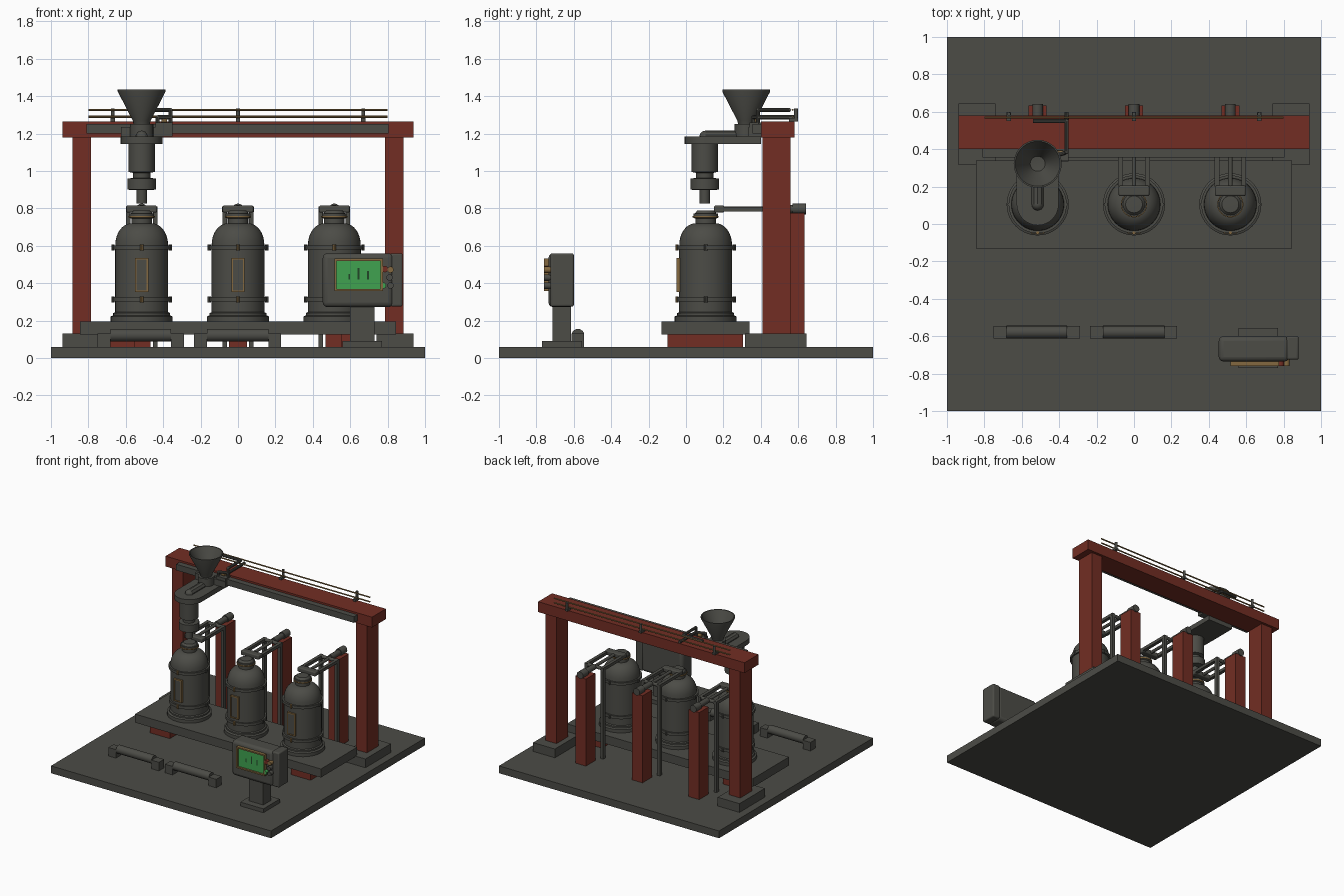
import bpy, bmesh, math
from mathutils import Vector, Matrix

cube = bpy.data.objects.get("Cube")
if cube:
    bpy.data.objects.remove(cube, do_unlink=True)


def material(name, rgb, rough=0.6):
    m = bpy.data.materials.new(name)
    m.use_nodes = True
    m.diffuse_color = (*rgb, 1)
    b = m.node_tree.nodes["Principled BSDF"]
    b.inputs["Base Color"].default_value = (*rgb, 1)
    b.inputs["Roughness"].default_value = rough
    return m


STEEL = material("dark steel", (0.072, 0.072, 0.062))
RED = material("oxide red", (0.17, 0.027, 0.017))
BRASS = material("brass", (0.23, 0.14, 0.05))
GREEN = material("screen green", (0.05, 0.36, 0.08))
BLACK = material("screen marks", (0.015, 0.06, 0.02))
made = []


def finish(bm, name, mat):
    bmesh.ops.recalc_face_normals(bm, faces=bm.faces)
    me = bpy.data.meshes.new(name)
    bm.to_mesh(me)
    bm.free()
    me.materials.append(mat)
    ob = bpy.data.objects.new(name, me)
    bpy.context.collection.objects.link(ob)
    made.append(ob)
    return ob


def box(name, x, y, z, mat=STEEL, bevel=0.0):
    """Box from (min, max) pairs on each axis."""
    bm = bmesh.new()
    bmesh.ops.create_cube(bm, size=1)
    for v in bm.verts:
        v.co = [(a + b) / 2 + c * (b - a) for (a, b), c in zip((x, y, z), v.co)]
    ob = finish(bm, name, mat)
    if bevel:
        mod = ob.modifiers.new("round edges", 'BEVEL')
        mod.width, mod.segments = bevel, 3
    return ob


def rod(name, a, b, r, mat=STEEL, sides=16):
    """Capped cylinder between two points."""
    a, b = Vector(a), Vector(b)
    bm = bmesh.new()
    turn = (b - a).to_track_quat('Z', 'Y').to_matrix().to_4x4()
    bmesh.ops.create_cone(bm, cap_ends=True, segments=sides, radius1=r, radius2=r,
                          depth=(b - a).length, matrix=Matrix.Translation((a + b) / 2) @ turn)
    return finish(bm, name, mat)


def lathe(name, profile, x, y, mat=STEEL, steps=40):
    """Revolve (radius, height) points about a vertical axis."""
    bm = bmesh.new()
    vs = [bm.verts.new((r, 0, z)) for r, z in profile]
    es = [bm.edges.new(p) for p in zip(vs, vs[1:])]
    bmesh.ops.spin(bm, geom=vs + es, axis=(0, 0, 1), cent=(0, 0, 0), angle=math.tau, steps=steps)
    bmesh.ops.remove_doubles(bm, verts=bm.verts, dist=1e-5)
    bmesh.ops.translate(bm, verts=bm.verts, vec=(x, y, 0))
    return finish(bm, name, mat)


def tube(name, points, r, mat=STEEL):
    """Round pipe with sharp corners softened by ball joints."""
    for p, q in zip(points, points[1:]):
        rod(name, p, q, r, mat, 10)
    for p in points[1:-1]:
        bm = bmesh.new()
        bmesh.ops.create_uvsphere(bm, u_segments=10, v_segments=6, radius=r,
                                  matrix=Matrix.Translation(p))
        finish(bm, name + "_elbow", mat)


def frame(name, x, z, y, t, mat):
    """Rectangular border in the xz plane."""
    for i in (0, 1):
        s = 1 - 2 * i
        box(name, sorted((x[i], x[i] + s * t)), y, z, mat)
        box(name, x, y, sorted((z[i], z[i] + s * t)), mat)


# Floor, raised platform and skids
box("floor_plate", (-1, 1), (-1, 1), (0, 0.06))
box("platform", (-0.845, 0.845), (-0.13, 0.34), (0.125, 0.195))
for x in (-0.73, 0.55):
    box("platform_skid", (x, x + 0.18), (-0.1, 0.305), (0.06, 0.125), RED)

# Portal frame
for s in (-1, 1):
    box("portal_foot", sorted((s * 0.74, s * 0.938)), (0.315, 0.645), (0.06, 0.132))
    box("portal_column", sorted((s * 0.785, s * 0.885)), (0.41, 0.56), (0.132, 1.18), RED)
box("portal_beam", (-0.938, 0.938), (0.4, 0.58), (1.18, 1.265), RED)
box("trolley_rail", (-0.81, 0.805), (0.355, 0.4), (1.2, 1.25))
for z in (1.29, 1.327):
    rod("cable_rod", (-0.8, 0.57, z), (0.8, 0.57, z), 0.0055, BRASS, 8)
for x in (-0.67, 0, 0.67):
    box("rod_bracket", (x - 0.012, x + 0.012), (0.55, 0.6), (1.265, 1.282))
    rod("rod_post", (x, 0.588, 1.265), (x, 0.588, 1.335), 0.01)

# Three vessels, each with a lid arm and rear post
VY = 0.105
BODY = [(0, 0.195), (0.166, 0.195), (0.166, 0.222), (0.152, 0.228), (0.152, 0.24), (0.142, 0.245),
        (0.142, 0.302), (0.154, 0.302), (0.154, 0.325), (0.142, 0.325), (0.142, 0.58),
        (0.155, 0.58), (0.155, 0.602), (0.141, 0.602)]
BODY += [(0.055 + 0.086 * math.cos(a), 0.605 + 0.115 * math.sin(a))
         for a in (math.pi / 2 * i / 8 for i in range(1, 9))]
BODY += [(0.055, 0.745), (0.066, 0.75), (0.066, 0.772), (0, 0.772)]
for x in (-0.515, 0, 0.515):
    lathe("vessel", BODY, x, VY)
    lathe("neck_ring", [(0.05, 0.75), (0.07, 0.75), (0.07, 0.76), (0.05, 0.76)], x, VY, BRASS)
    lathe("vessel_lid", [(0, 0.77), (0.06, 0.77), (0.045, 0.788), (0, 0.79)], x, VY)
    frame("window_frame", (x - 0.036, x + 0.036), (0.352, 0.535), (-0.05, -0.025), 0.009, BRASS)
    box("window_pane", (x - 0.028, x + 0.028), (-0.045, -0.025), (0.36, 0.527))
    # Clamps round the two body flanges
    for z in (0.313, 0.591):
        for i in range(4):
            a = math.pi / 2 * i
            cx, cy = x + 0.153 * math.sin(a), VY - 0.153 * math.cos(a)
            rod("flange_bolt", (cx, cy, z - 0.015), (cx, cy, z + 0.015), 0.009,
                BRASS if i == 0 else STEEL, 8)
    # Lid arm and its legs
    box("lid_yoke", (x - 0.082, x + 0.082), (0.15, 0.205), (0.778, 0.815), STEEL, 0.008)
    for s in (-0.072, 0.072):
        box("lid_arm", (x + s - 0.013, x + s + 0.013), (0.2, 0.46), (0.783, 0.807))
        box("arm_leg", (x + s - 0.012, x + s + 0.012), (0.43, 0.46), (0.06, 0.8))
    rod("arm_shaft", (x - 0.085, 0.445, 0.795), (x + 0.085, 0.445, 0.795), 0.014)
    rod("arm_piston", (x, 0.2, 0.797), (x, 0.56, 0.797), 0.012)
    box("rear_post", (x - 0.048, x + 0.048), (0.51, 0.633), (0.06, 0.775), RED)
    rod("arm_motor", (x, 0.46, 0.797), (x, 0.57, 0.797), 0.022)
    rod("motor_cap", (x, 0.57, 0.797), (x, 0.642, 0.797), 0.029)

# Filling head: funnel, carriage arm, dispenser
HX, HY = -0.515, 0.322
lathe("hopper", [(0, 1.245), (0.042, 1.245), (0.048, 1.27), (0.128, 1.425), (0.128, 1.435),
                 (0.12, 1.435), (0.04, 1.28), (0, 1.275)], HX, HY)
rod("hopper_socket", (HX, HY, 1.17), (HX, HY, 1.25), 0.062, STEEL, 24)
box("carriage_arm", (HX - 0.112, HX + 0.112), (0.1, 0.4), (1.145, 1.185))
rod("carriage_arm_end", (HX, 0.105, 1.145), (HX, 0.105, 1.185), 0.112, STEEL, 32)
box("carriage_block", (HX - 0.11, HX + 0.165), (0.335, 0.4), (1.185, 1.235))
tube("feed_pipe", [(HX, 0.3, 1.182), (HX, 0.105, 1.182), (HX, 0.105, 1.14)], 0.034)
lathe("dispenser", [(0, 1.145), (0.07, 1.145), (0.07, 0.995), (0.046, 0.99), (0.046, 0.962),
                    (0.076, 0.96), (0.076, 0.9), (0.028, 0.898), (0.028, 0.825), (0, 0.825)],
      HX, 0.1)
tube("cable_pipe", [(-0.54, 0.55, 1.326), (-0.36, 0.55, 1.326), (-0.36, 0.385, 1.326),
                    (-0.36, 0.385, 1.2)], 0.011)
tube("lower_cable_pipe", [(-0.36, 0.6, 1.287), (-0.36, 0.385, 1.287), (-0.43, 0.36, 1.287),
                          (-0.43, 0.36, 1.2)], 0.011)
box("pipe_clamp", (-0.44, -0.35), (0.34, 0.4), (1.235, 1.26))
rod("carriage_knob", (-0.41, 0.38, 1.27), (-0.38, 0.38, 1.27), 0.014, BRASS)

# Floor rollers
for a, b in ((-0.75, -0.29), (-0.235, 0.23)):
    for c in (a, b - 0.068):
        box("roller_stand", (c, c + 0.068), (-0.612, -0.545), (0.06, 0.13))
    rod("roller", (a + 0.068, -0.578, 0.122), (b - 0.068, -0.578, 0.122), 0.034)

# Control console
box("console_base", (0.56, 0.77), (-0.77, -0.557), (0.06, 0.092))
box("console_stand", (0.6, 0.73), (-0.715, -0.615), (0.09, 0.3))
box("console_body", (0.453, 0.83), (-0.735, -0.6), (0.272, 0.56), STEEL, 0.025)
box("console_side", (0.815, 0.88), (-0.725, -0.6), (0.275, 0.56), STEEL, 0.01)
box("screen", (0.523, 0.767), (-0.745, -0.73), (0.365, 0.523), GREEN)
frame("screen_frame", (0.516, 0.774), (0.357, 0.531), (-0.76, -0.73), 0.011, BRASS)
for i, h in enumerate((0.03, 0.06, 0.045)):
    cx = 0.59 + i * 0.05
    box("screen_bar", (cx, cx + 0.01), (-0.747, -0.744), (0.42, 0.42 + h), BLACK)
for cx, z, mat in ((0.815, 0.472, BRASS), (0.785, 0.475, RED), (0.81, 0.43, STEEL),
                   (0.775, 0.387, GREEN), (0.815, 0.387, STEEL)):
    rod("console_button", (cx, -0.76, z), (cx, -0.72, z), 0.017, mat)

# Smooth round parts, keep edges sharp
bpy.ops.object.select_all(action='DESELECT')
for ob in made:
    ob.select_set(True)
bpy.context.view_layer.objects.active = made[0]
bpy.ops.object.shade_smooth_by_angle(angle=math.radians(32))
